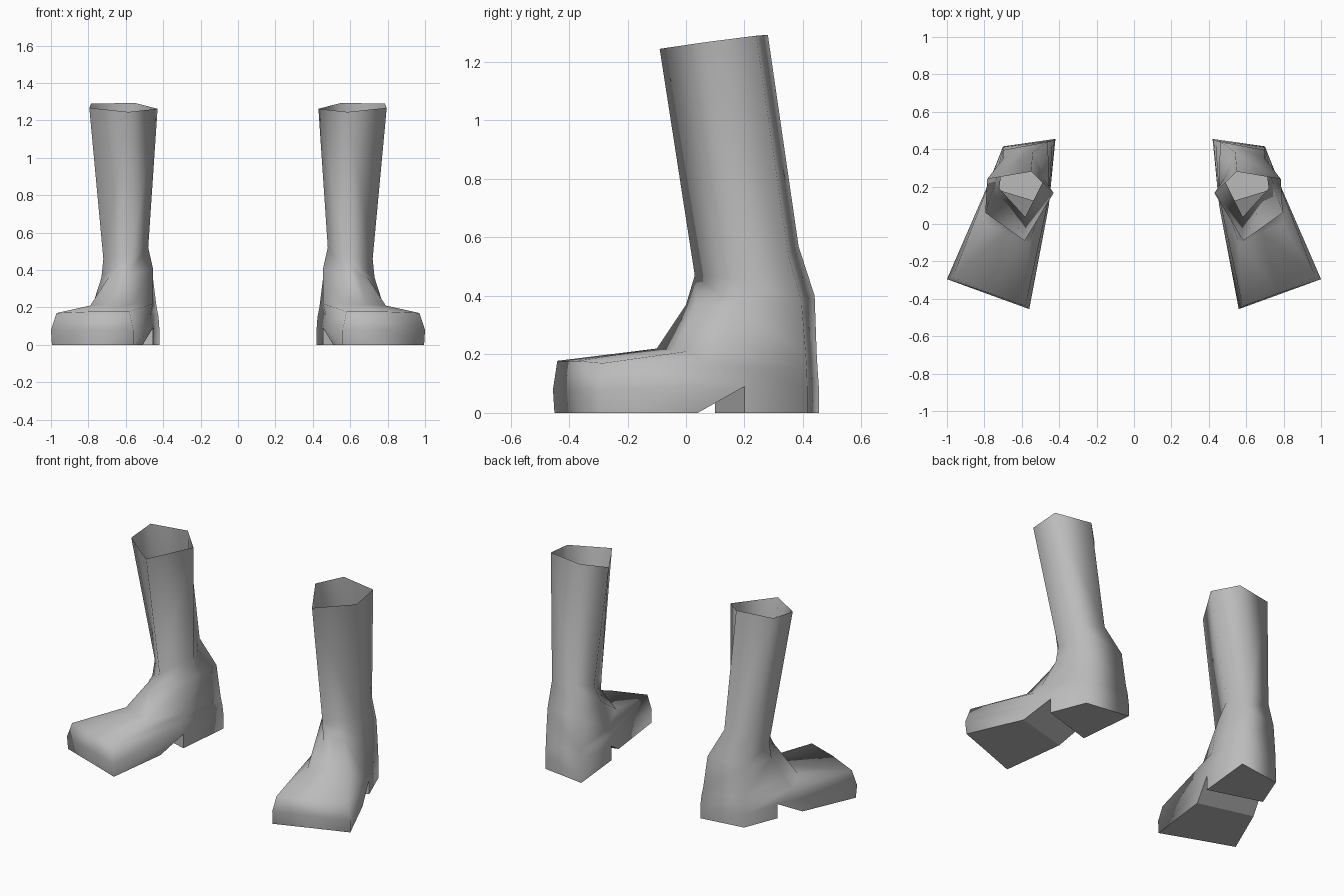
import bpy, bmesh

if "Cube" in bpy.data.objects:
    bpy.data.objects.remove(bpy.data.objects["Cube"])

leather = bpy.data.materials.new("grey leather")
leather.diffuse_color = (0.5, 0.5, 0.5, 1)
leather.use_nodes = True
leather.node_tree.nodes["Principled BSDF"].inputs["Base Color"].default_value = leather.diffuse_color

# Cross-sections from rim to welt; the shaft has five points:
# front, outer side, outer back, inner back, inner side
SHAFT = [
    [(.585, -.09, 1.245), (.795, .06, 1.267), (.785, .24, 1.29), (.55, .28, 1.293), (.43, .165, 1.262)],
    [(.575, .03, .47), (.72, .19, .46), (.70, .35, .54), (.54, .385, .57), (.48, .24, .52)],
]
# The foot has seven: inner toe, middle toe, outer toe, then the last four as above
FOOT = [
    [(.60, 0, .37), (.645, .035, .375), (.69, .08, .365), (.73, .18, .36),
     (.70, .395, .38), (.46, .44, .40), (.455, .20, .41)],
    [(.56, -.10, .22), (.68, -.045, .215), (.79, 0, .21), (.775, .11, .22),
     (.70, .41, .20), (.435, .447, .20), (.455, .14, .22)],
    [(.58, -.44, .178), (.775, -.37, .178), (.97, -.285, .17), (.82, .10, .16),
     (.70, .413, .15), (.425, .45, .15), (.47, .07, .16)],
    [(.56, -.455, .08), (.78, -.375, .08), (1.0, -.295, .08), (.785, .20, .09),
     (.70, .415, .08), (.42, .455, .08), (.455, .10, .09)],
]

bm = bmesh.new()


def ring(points):
    return [bm.verts.new(p) for p in points]


def face(*verts):
    unique = list(dict.fromkeys(verts))
    if len(unique) < 3:
        return None
    f = bm.faces.new(unique)
    f.smooth = True
    return f


# Shaft and foot walls (the front point of the shaft fans out to three)
rings = [[r[0]] * 3 + r[1:] for r in map(ring, SHAFT)] + [ring(r) for r in FOOT]
for a, b in zip(rings, rings[1:]):
    for i in range(7):
        j = (i + 1) % 7
        face(a[i], b[i], b[j], a[j])

# Wall from welt down to the ground, leaving the arch open
ti, tm, to, wo, bo, bi, wi = rings[-1]
s_ti, s_tm, s_to, s_o, s_i = ring([(.56, -.45, 0), (.775, -.37, 0), (.995, -.29, 0),
                                   (.85, .04, 0), (.51, -.05, 0)])
h_o, h_bo, h_bi, h_i = ring([(.785, .20, 0), (.70, .415, 0), (.42, .455, 0), (.455, .10, 0)])
face(ti, s_ti, s_tm, tm)
face(tm, s_tm, s_to, to)
face(to, s_to, s_o, wo)
face(wi, s_i, s_ti, ti)
face(wo, h_o, h_bo, bo)
face(bo, h_bo, h_bi, bi)
face(bi, h_bi, h_i, wi)

# Flat underside: sole, arch, heel breast and heel, with crisp borders
under = [face(s_ti, s_i, s_o, s_to, s_tm), face(s_o, s_i, wi, wo),
         face(wo, wi, h_i, h_o), face(h_o, h_i, h_bi, h_bo)]
for f in under:
    f.smooth = False
    for e in f.edges:
        e.smooth = False

bmesh.ops.recalc_face_normals(bm, faces=bm.faces)
# The heel must face down
if under[3].normal.z > 0:
    bmesh.ops.reverse_faces(bm, faces=bm.faces)

mesh = bpy.data.meshes.new("boots")
bm.to_mesh(mesh)
bm.free()
mesh.materials.append(leather)
boots = bpy.data.objects.new("boots", mesh)
bpy.context.collection.objects.link(boots)

# The second boot
mirror = boots.modifiers.new("pair", "MIRROR")
mirror.use_axis[0] = True
mirror.use_mirror_merge = False
